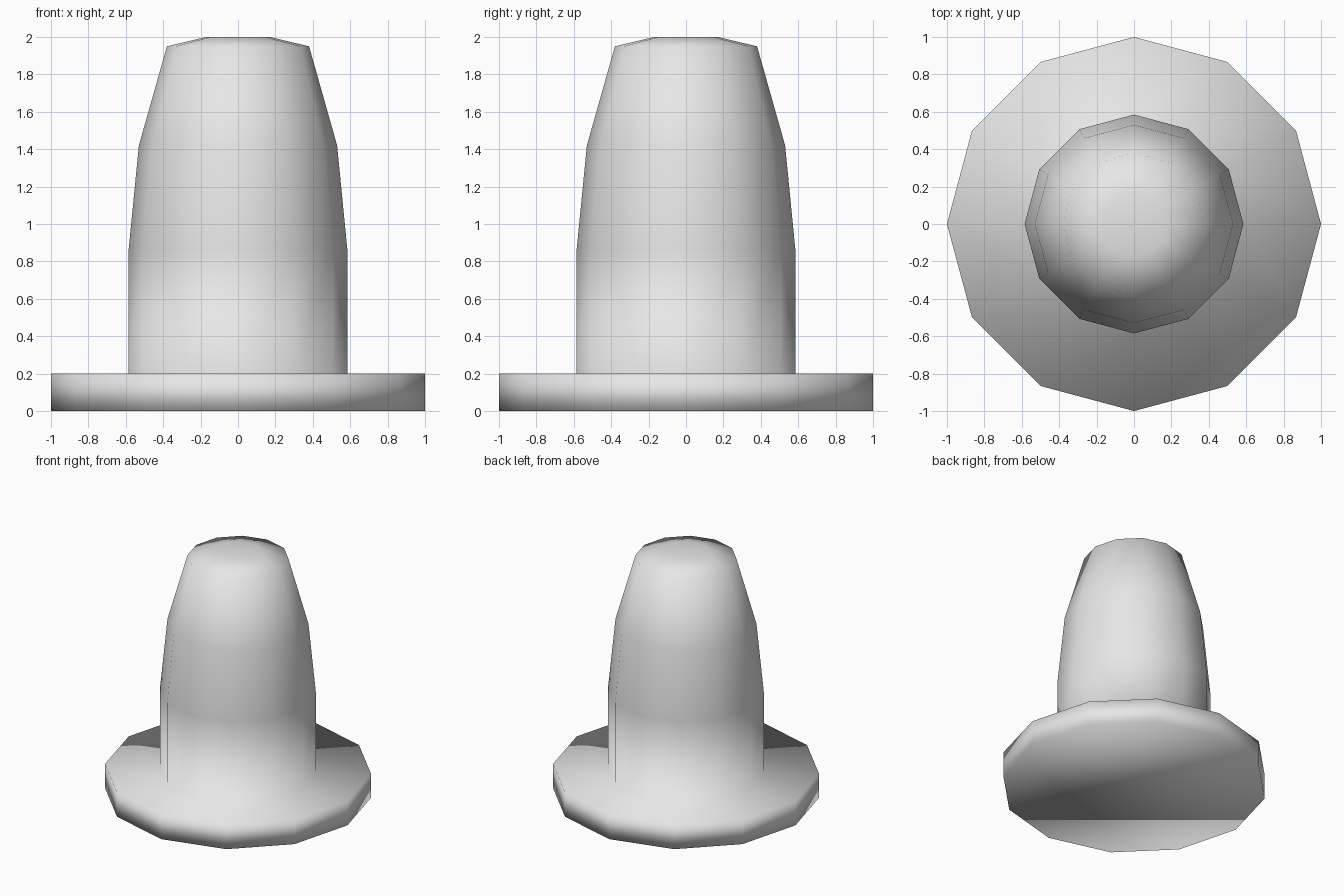
import bpy
import bmesh
from math import cos, sin, tau

default_cube = bpy.data.objects.get("Cube")
if default_cube:
    bpy.data.objects.remove(default_cube, do_unlink=True)

SIDES = 12

# Radius and height, from the flange underside up to the crown
PROFILE = [
    (1.0, 0.0), (1.0, 0.2),
    (0.585, 0.2), (0.585, 0.86),
    (0.53, 1.42), (0.38, 1.95), (0.17, 2.0),
]


def make_material(name, rgb):
    mat = bpy.data.materials.new(name)
    mat.use_nodes = True
    color = (*rgb, 1.0)
    mat.diffuse_color = color
    mat.node_tree.nodes["Principled BSDF"].inputs["Base Color"].default_value = color
    return mat


def lathe(name, profile, material):
    """Turn a profile around z into one closed, smooth-shaded solid."""
    bm = bmesh.new()
    rings = []
    for radius, height in profile:
        rings.append([
            bm.verts.new((radius * cos(tau * i / SIDES),
                          radius * sin(tau * i / SIDES), height))
            for i in range(SIDES)
        ])
    for low, high in zip(rings, rings[1:]):
        for i in range(SIDES):
            j = (i + 1) % SIDES
            bm.faces.new((low[i], low[j], high[j], high[i]))
    # End caps
    bm.faces.new(rings[0][::-1])
    bm.faces.new(rings[-1])
    for face in bm.faces:
        face.smooth = True
    bmesh.ops.recalc_face_normals(bm, faces=bm.faces)

    mesh = bpy.data.meshes.new(name)
    bm.to_mesh(mesh)
    bm.free()
    mesh.materials.append(material)
    obj = bpy.data.objects.new(name, mesh)
    bpy.context.collection.objects.link(obj)
    return obj


# Flanged plug: round flange and tapered stem in one smooth surface
grey = make_material("light_grey", (0.8, 0.8, 0.8))
lathe("flanged_plug", PROFILE, grey)
